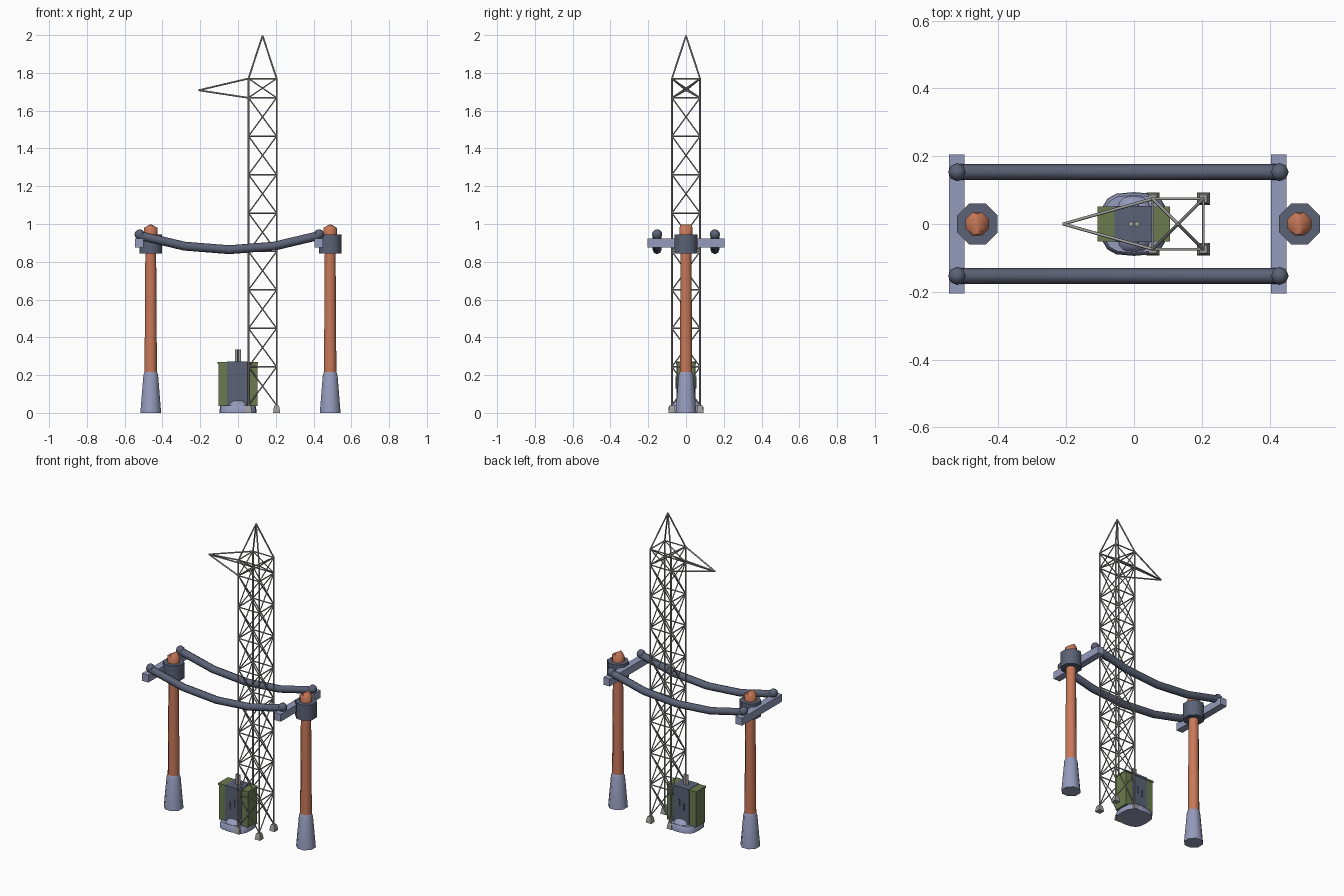
import bpy, bmesh, math
from mathutils import Vector, Matrix

if "Cube" in bpy.data.objects:
    bpy.data.objects.remove(bpy.data.objects["Cube"])


def mat(name, r, g, b):
    m = bpy.data.materials.new(name)
    m.diffuse_color = [c ** 2.2 for c in (r, g, b)] + [1]
    m.use_nodes = True
    m.node_tree.nodes["Principled BSDF"].inputs["Base Color"].default_value = m.diffuse_color
    return m


LAV = mat("lavender_grey", .58, .60, .73)
SLATE = mat("dark_slate", .36, .385, .46)
WOOD = mat("orange_wood", .78, .47, .35)
GREEN = mat("olive_green", .42, .48, .31)
STEEL = mat("steel_grey", .62, .62, .61)


def finish(name, bm, material):
    bmesh.ops.recalc_face_normals(bm, faces=bm.faces)
    me = bpy.data.meshes.new(name)
    bm.to_mesh(me)
    bm.free()
    me.materials.append(material)
    ob = bpy.data.objects.new(name, me)
    bpy.context.collection.objects.link(ob)
    return ob


def stack(name, ring, levels, loc, material):
    """Loft a unit outline through (z, half_x, half_y) levels."""
    bm = bmesh.new()
    rows = [[bm.verts.new((loc[0] + x * sx, loc[1] + y * sy, z)) for x, y in ring]
            for z, sx, sy in levels]
    n = len(ring)
    for a, b in zip(rows, rows[1:]):
        for i in range(n):
            bm.faces.new((a[i], a[(i + 1) % n], b[(i + 1) % n], b[i]))
    bm.faces.new(rows[0])
    bm.faces.new(rows[-1])
    return finish(name, bm, material)


def box(name, x0, x1, y0, y1, z0, z1, material):
    return stack(name, SQUARE, [(z0, (x1 - x0) / 2, (y1 - y0) / 2), (z1, (x1 - x0) / 2, (y1 - y0) / 2)],
                 ((x0 + x1) / 2, (y0 + y1) / 2), material)


def add_bar(bm, a, b, r, sides):
    a, b = Vector(a), Vector(b)
    d = b - a
    m = Matrix.Translation((a + b) / 2) @ d.to_track_quat('Z', 'Y').to_matrix().to_4x4()
    bmesh.ops.create_cone(bm, cap_ends=True, segments=sides, radius1=r, radius2=r,
                          depth=d.length, matrix=m)


def bars(name, pairs, r, material, sides=8):
    bm = bmesh.new()
    for a, b in pairs:
        add_bar(bm, a, b, r, sides)
    return finish(name, bm, material)


SQUARE = [(-1, -1), (1, -1), (1, 1), (-1, 1)]
K = 1 / math.cos(math.pi / 8)
OCT = [(K * math.cos((i + .5) * math.pi / 4), K * math.sin((i + .5) * math.pi / 4)) for i in range(8)]


def spow(v, e):
    return math.copysign(abs(v) ** e, v)


ROUND = [(spow(math.cos(i * math.pi / 8), .65), spow(math.sin(i * math.pi / 8), .65)) for i in range(16)]

# Utility poles with footing, collar, gabled cap and cross arm
for side, px in (("left", -.462), ("right", .488)):
    stack(side + "_pole_footing", OCT, [(0, .055, .055), (.2, .039, .039), (.217, .033, .033)], (px, 0), LAV)
    stack(side + "_pole_shaft", OCT, [(.2, .033, .033), (.95, .028, .028)], (px, 0), WOOD)
    stack(side + "_pole_collar", OCT, [(.843, .06, .06), (.944, .06, .06)], (px, 0), SLATE)
    stack(side + "_pole_cap", OCT, [(.94, .035, .034), (.98, .035, .034), (.998, .004, .03)], (px, 0), WOOD)
    box(side + "_cross_arm", px - .084, px - .038, -.205, .205, .876, .924, LAV)

# Sagging cables with end insulators
for label, y in (("front", -.153), ("back", .153)):
    bm = bmesh.new()
    prev = None
    for i in range(5):
        t = i / 2 - 1
        c = Vector((-.046 + .475 * t, y, .864 + .075 * t * t))
        tilt = math.atan(.15 * t / .475)
        row = []
        for j in range(8):
            a = j * math.pi / 4
            u = .0235 * math.sin(a)
            row.append(bm.verts.new(c + Vector((-math.sin(tilt) * u, .0235 * math.cos(a), math.cos(tilt) * u))))
        if prev:
            for j in range(8):
                bm.faces.new((prev[j], prev[(j + 1) % 8], row[(j + 1) % 8], row[j]))
        else:
            bm.faces.new(row)
        prev = row
    bm.faces.new(prev)
    finish(label + "_cable", bm, SLATE)
    for side, x in (("left", -.521), ("right", .429)):
        bm = bmesh.new()
        bmesh.ops.create_uvsphere(bm, u_segments=8, v_segments=6, radius=.027,
                                  matrix=Matrix.Translation((x, y, .945)))
        finish(f"{label}_{side}_insulator", bm, SLATE)

# Lattice tower: legs, rungs and crossed braces
TX, H = .13, .0745
corners = [(TX + sx * H, sy * H) for sx, sy in SQUARE]
levels = [.04] + [.244 + .2035 * i for i in range(8)] + [1.77]
bars("tower_legs", [((x, y, 0.02), (x, y, 1.772)) for x, y in corners], .0045, STEEL)
rungs, braces = [], []
for i in range(4):
    p, q = corners[i], corners[(i + 1) % 4]
    rungs += [((*p, z), (*q, z)) for z in levels[1:]]
    for z0, z1 in zip(levels, levels[1:]):
        braces += [((*p, z0), (*q, z1)), ((*q, z0), (*p, z1))]
bars("tower_rungs", rungs, .0038, STEEL)
bars("tower_braces", braces, .0034, STEEL)
for i, c in enumerate(corners):
    stack(f"tower_foot_{i + 1}", SQUARE, [(0, .019, .019), (.028, .015, .015), (.04, .011, .011)], c, STEEL)

# Tower peak and side jib
bars("tower_peak", [((x, y, 1.77), (TX, 0, 1.997)) for x, y in corners], .0045, STEEL)
bars("tower_jib", [((TX - H, s * H, z), (-.209, 0, 1.708)) for s in (-1, 1) for z in (1.668, 1.77)],
     .0045, STEEL)

# Equipment cabinet on a rounded plinth
stack("cabinet_plinth", ROUND, [(0, .098, .094), (.03, .096, .092), (.04, .09, .085)], (0, 0), LAV)
stack("plinth_bulge", ROUND, [(.03, .056, .088), (.052, .048, .075), (.066, .03, .055)], (0, 0), LAV)
box("cabinet_body", -.104, .104, -.048, .048, .036, .262, GREEN)
box("cabinet_roof", -.108, .106, -.051, .051, .258, .27, GREEN)
box("cabinet_centre_panel", -.057, .057, -.0505, .0505, .04, .262, SLATE)
box("cabinet_roof_centre", -.057, .057, -.0535, .0535, .258, .272, SLATE)

# Exhaust pipes and door handles
for s in (-1, 1):
    bars("exhaust_pipe", [((s * .009, 0, .265), (s * .009, 0, .335))], .008, STEEL)
    for x, z in ((-.02, .15), (.012, .17)):
        box("door_handle", x - .003, x + .003, s * .053 - .003, s * .053 + .003, z - .022, z + .022, SLATE)

# Smooth round parts, keep hard edges
bpy.ops.object.select_all(action='SELECT')
bpy.context.view_layer.objects.active = bpy.context.selected_objects[0]
bpy.ops.object.shade_smooth_by_angle(angle=math.radians(50))
